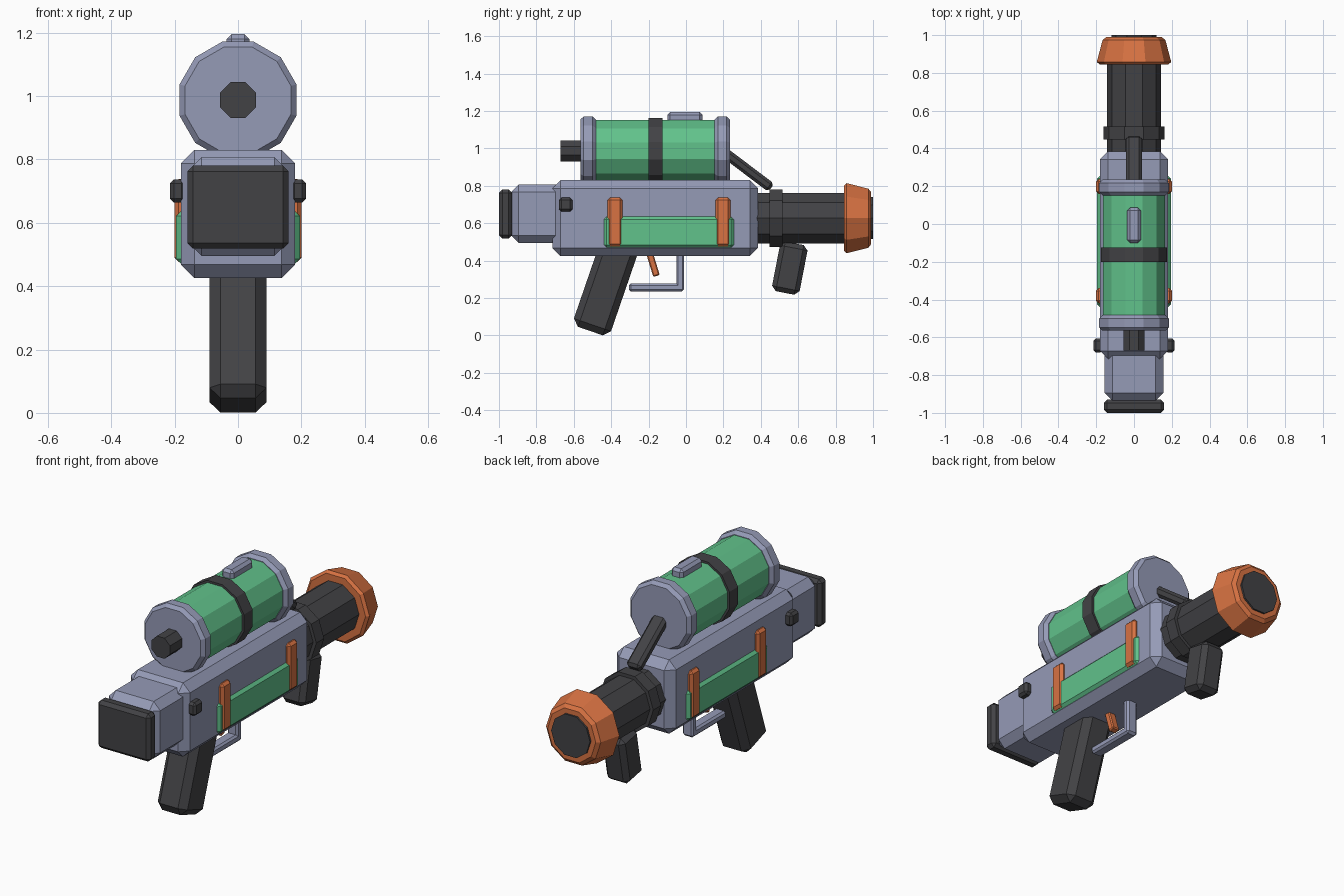
import bpy, bmesh, math
from mathutils import Matrix, Vector

if "Cube" in bpy.data.objects:
    bpy.data.objects.remove(bpy.data.objects["Cube"], do_unlink=True)


def material(name, rgb):
    mat = bpy.data.materials.new(name)
    mat.use_nodes = True
    colour = (*rgb, 1.0)
    mat.diffuse_color = colour
    bsdf = next(n for n in mat.node_tree.nodes if n.type == 'BSDF_PRINCIPLED')
    bsdf.inputs["Base Color"].default_value = colour
    return mat


GREY = material("blue_grey_metal", (0.30, 0.325, 0.47))
DARK = material("dark_rubber", (0.055, 0.055, 0.06))
GREEN = material("green_paint", (0.12, 0.54, 0.26))
ORANGE = material("orange_paint", (0.69, 0.17, 0.055))


def finish(name, bm, mat):
    bmesh.ops.recalc_face_normals(bm, faces=bm.faces)
    mesh = bpy.data.meshes.new(name)
    bm.to_mesh(mesh)
    bm.free()
    mesh.materials.append(mat)
    obj = bpy.data.objects.new(name, mesh)
    bpy.context.collection.objects.link(obj)
    return obj


def box(name, mat, centre, size, bevel, tilt=0):
    """Chamfered box, tilted about x in degrees."""
    bm = bmesh.new()
    bmesh.ops.create_cube(bm, size=1)
    bmesh.ops.scale(bm, vec=size, verts=bm.verts)
    bmesh.ops.bevel(bm, geom=bm.edges[:], offset=bevel, segments=1,
                    affect='EDGES', clamp_overlap=True)
    move = Matrix.Translation(centre) @ Matrix.Rotation(math.radians(tilt), 4, 'X')
    bm.transform(move)
    return finish(name, bm, mat)


def span(name, mat, half_x, y, z, bevel):
    """Chamfered box centred on x, given by its y and z ranges."""
    return box(name, mat, (0, sum(y) / 2, sum(z) / 2),
               (half_x * 2, y[1] - y[0], z[1] - z[0]), bevel)


def turned(name, mat, z, sides, profile, flat_top=True):
    """Polygonal solid along y from (y, radius) rings."""
    bm = bmesh.new()
    start = math.pi / sides if flat_top else 0
    rings = []
    for y, r in profile:
        angles = [start + math.tau * i / sides for i in range(sides)]
        rings.append([bm.verts.new((r * math.cos(a), y, z + r * math.sin(a)))
                      for a in angles])
    for a, b in zip(rings, rings[1:]):
        for i in range(sides):
            j = (i + 1) % sides
            bm.faces.new((a[i], a[j], b[j], b[i]))
    bm.faces.new(rings[0])
    bm.faces.new(rings[-1])
    return finish(name, bm, mat)


def chamfered(y0, y1, r, c):
    return [(y0, r - c), (y0 + c, r), (y1 - c, r), (y1, r - c)]


# Receiver and stock
span("receiver_body", GREY, 0.18, (-0.715, 0.385), (0.425, 0.83), 0.043)
span("stock", GREY, 0.155, (-0.935, -0.65), (0.495, 0.807), 0.04)
span("butt_pad", DARK, 0.16, (-1.0, -0.93), (0.518, 0.78), 0.018)

# Tank with end caps, strap, valve and top rail
TANK_Z = 0.987
turned("tank", GREEN, TANK_Z, 12, [(-0.5, 0.17), (0.17, 0.17)])
turned("tank_strap", DARK, TANK_Z, 12, [(-0.2, 0.182), (-0.125, 0.182)])
for name, y in (("rear_tank_cap", -0.565), ("forward_tank_cap", 0.152)):
    turned(name, GREY, TANK_Z, 12, chamfered(y, y + 0.083, 0.191, 0.018))
turned("tank_valve", DARK, TANK_Z, 8, [(-0.67, 0.061), (-0.55, 0.061)])
span("top_rail", GREY, 0.036, (-0.1, 0.087), (1.12, 1.195), 0.015)
box("feed_strut", DARK, (0, 0.32, 0.892), (0.085, 0.34, 0.054), 0.015, -37)

# Barrel, collar and flared muzzle
BARREL_Z = 0.627
turned("barrel", DARK, BARREL_Z, 10, [(0.33, 0.143), (0.9, 0.143)], False)
turned("barrel_collar", DARK, BARREL_Z, 10,
       [(0.447, 0.162), (0.515, 0.162)], False)
turned("muzzle_flare", ORANGE, BARREL_Z, 10,
       [(0.845, 0.182), (0.858, 0.197), (0.975, 0.166), (0.99, 0.146)], False)
turned("muzzle_plug", DARK, BARREL_Z, 10, [(0.96, 0.118), (1.0, 0.118)], False)

# Grips
box("rear_grip", DARK, (0, -0.43, 0.26), (0.18, 0.21, 0.5), 0.035, -19)
box("forward_grip", DARK, (0, 0.555, 0.36), (0.14, 0.15, 0.27), 0.025, -11)

# Trigger and guard
box("trigger", ORANGE, (0, -0.178, 0.385), (0.045, 0.036, 0.14), 0.006, 17)
span("trigger_guard_post", GREY, 0.032, (-0.052, -0.01), (0.237, 0.46), 0.01)
span("trigger_guard_bar", GREY, 0.032, (-0.305, -0.012), (0.235, 0.277), 0.01)

# Side panels, clips and bolts on both sides
for side, s in (("left", 1), ("right", -1)):
    box(side + "_panel", GREEN, (s * 0.17, -0.092, 0.553),
        (0.05, 0.695, 0.166), 0.015)
    for place, y in (("rear", -0.38), ("forward", 0.198)):
        box(f"{side}_{place}_clip", ORANGE, (s * 0.175, y, 0.607),
            (0.052, 0.08, 0.262), 0.014)
    box(side + "_bolt", DARK, (s * 0.19, -0.643, 0.7), (0.05, 0.073, 0.073), 0.013)
